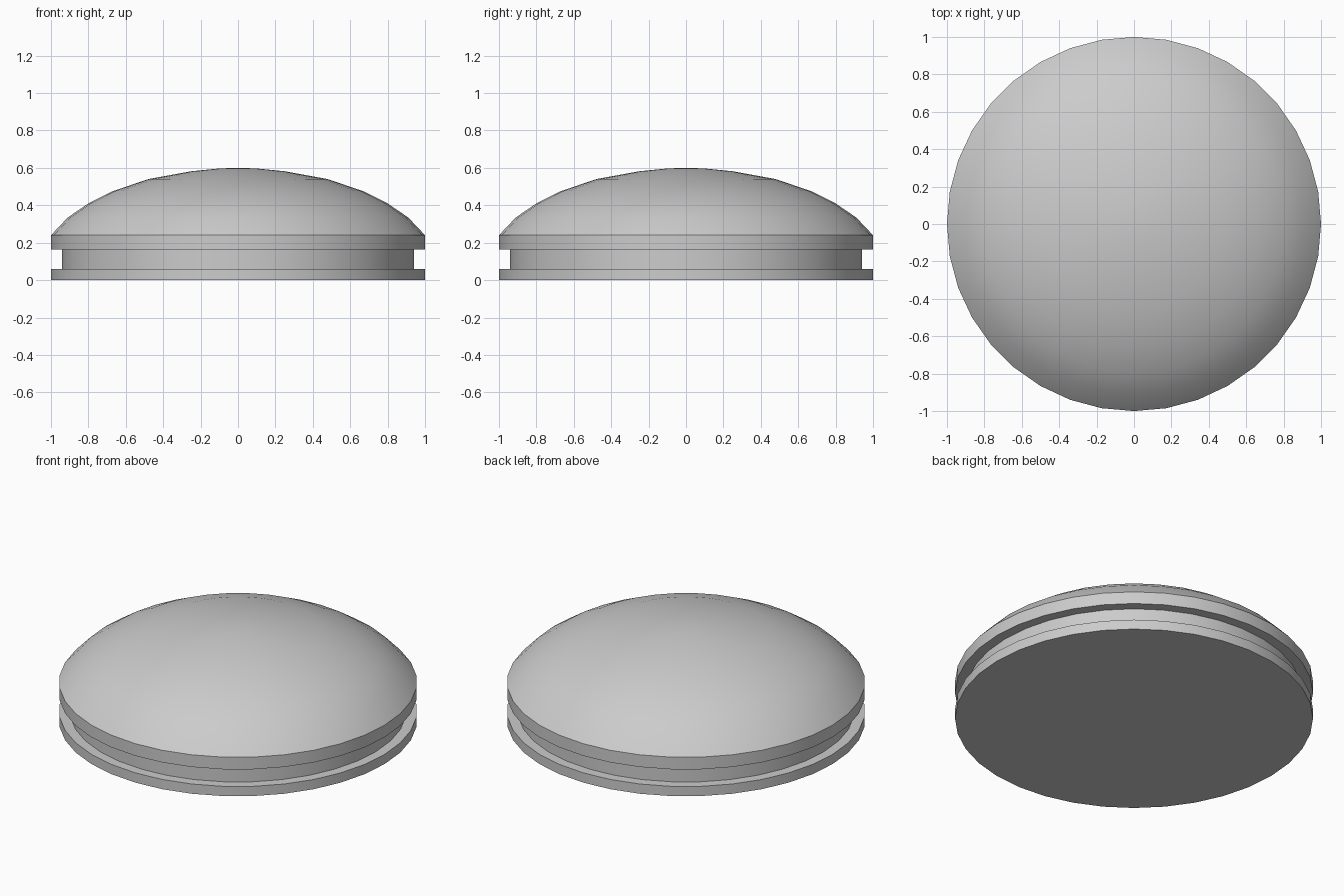
import bpy
import bmesh
import math

SIDES = 36

cube = bpy.data.objects.get("Cube")
if cube:
    bpy.data.objects.remove(cube, do_unlink=True)

grey = bpy.data.materials.new("light grey")
grey.use_nodes = True
colour = (0.6, 0.6, 0.6, 1)
grey.diffuse_color = colour
grey.node_tree.nodes["Principled BSDF"].inputs["Base Color"].default_value = colour


def lathe(name, profile):
    """Spin a (radius, height) profile, from bottom to top, around z."""
    bm = bmesh.new()
    verts = [bm.verts.new((r, 0, z)) for r, z in profile]
    edges = [bm.edges.new(pair) for pair in zip(verts, verts[1:])]
    bmesh.ops.spin(bm, geom=verts + edges, cent=(0, 0, 0), axis=(0, 0, 1),
                   angle=math.tau, steps=SIDES, use_merge=True)
    bmesh.ops.remove_doubles(bm, verts=bm.verts, dist=0.0005)
    bmesh.ops.recalc_face_normals(bm, faces=bm.faces)
    mesh = bpy.data.meshes.new(name)
    bm.to_mesh(mesh)
    bm.free()
    mesh.materials.append(grey)
    obj = bpy.data.objects.new(name, mesh)
    bpy.context.collection.objects.link(obj)
    bpy.ops.object.select_all(action="DESELECT")
    obj.select_set(True)
    bpy.context.view_layer.objects.active = obj
    bpy.ops.object.shade_smooth_by_angle(angle=math.radians(30))
    return obj


# Base and rim with the recessed groove between them
lathe("grooved_base", [(0, 0), (1, 0), (1, 0.06), (0.94, 0.06),
                       (0.94, 0.165), (1, 0.165), (1, 0.24)])

# Shallow domed cap, open underneath where it meets the rim
lathe("domed_cap", [(1, 0.24), (0.91, 0.335), (0.8, 0.41), (0.67, 0.475),
                    (0.48, 0.54), (0.25, 0.582), (0.1, 0.597), (0, 0.6)])
